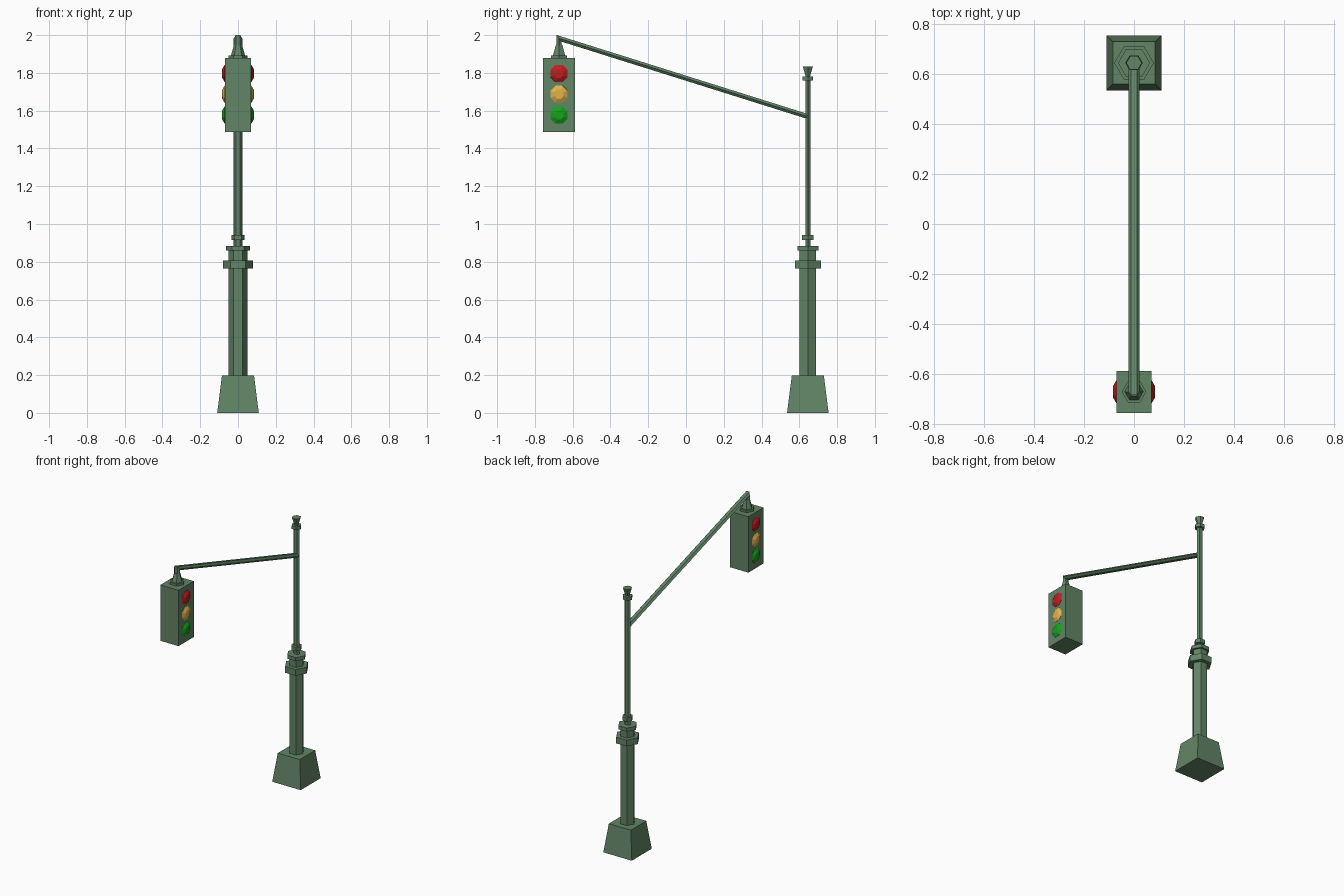
import bpy, bmesh, math
from mathutils import Vector, Matrix

if "Cube" in bpy.data.objects:
    bpy.data.objects.remove(bpy.data.objects["Cube"])


def material(name, rgb):
    m = bpy.data.materials.new(name)
    m.diffuse_color = (*rgb, 1)
    m.use_nodes = True
    m.node_tree.nodes["Principled BSDF"].inputs["Base Color"].default_value = m.diffuse_color
    return m


PAINT = material("grey_green_paint", (0.122, 0.232, 0.132))
RED = material("red_lens", (0.50, 0.014, 0.016))
AMBER = material("amber_lens", (0.76, 0.45, 0.075))
GREEN = material("green_lens", (0.008, 0.36, 0.012))

POST_Y, HEAD_Y = 0.645, -0.672
TUBE = (0.0225, 0.0148)      # half sizes of the flattened hexagonal tube


def loft(name, rings, mat):
    """Skin a list of equal-length point rings and cap both ends."""
    bm = bmesh.new()
    vs = [[bm.verts.new(p) for p in ring] for ring in rings]
    n = len(rings[0])
    for a, b in zip(vs, vs[1:]):
        for i in range(n):
            j = (i + 1) % n
            bm.faces.new((a[i], a[j], b[j], b[i]))
    bm.faces.new(vs[0][::-1])
    bm.faces.new(vs[-1])
    bmesh.ops.recalc_face_normals(bm, faces=bm.faces)
    me = bpy.data.meshes.new(name)
    bm.to_mesh(me)
    bm.free()
    me.materials.append(mat)
    ob = bpy.data.objects.new(name, me)
    bpy.context.collection.objects.link(ob)
    return ob


def polygon(n, rx, ry, turn=0.0):
    return [(rx * math.cos(2 * math.pi * (i + turn) / n),
             ry * math.sin(2 * math.pi * (i + turn) / n)) for i in range(n)]


def stack(name, y, profile, n=6, turn=0.0):
    """Vertical prism or cone; profile holds (rx, ry, z)."""
    return loft(name, [[(px, y + py, z) for px, py in polygon(n, rx, ry, turn)]
                       for rx, ry, z in profile], PAINT)


def collar(name, y, r, z0, z1):
    return stack(name, y, [(r, r, z0), (r, r, z1)])


# Tapered square base
d = math.sqrt(2)
stack("base", POST_Y, [(0.11 * d, 0.11 * d, 0), (0.085 * d, 0.085 * d, 0.197)], 4, 0.5)

# Hexagonal column and its collars
collar("column", POST_Y, 0.05, 0.19, 0.865)
collar("column_collar", POST_Y, 0.079, 0.764, 0.808)
collar("column_cap", POST_Y, 0.064, 0.859, 0.884)
collar("pole_collar", POST_Y, 0.035, 0.914, 0.941)

# Slim pole with collar and flared finial
stack("pole", POST_Y, [(*TUBE, 0.87), (*TUBE, 1.77)])
collar("finial_collar", POST_Y, 0.033, 1.759, 1.782)
stack("finial", POST_Y, [(0.014, 0.014, 1.782), (0.031, 0.031, 1.835)])

# Sloping arm with a mitred elbow down to the lamp head
path = [Vector((0, POST_Y, 1.569)), Vector((0, HEAD_Y, 1.983)), Vector((0, HEAD_Y, 1.93))]
dirs = [(b - a).normalized() for a, b in zip(path, path[1:])]
X = Vector((1, 0, 0))
rings = []
for i, p in enumerate(path):
    d0, d1 = dirs[max(i - 1, 0)], dirs[min(i, 1)]
    s0, s1 = X.cross(d0), X.cross(d1)
    side = (s0 + s1).normalized()
    side /= side.dot(s0)
    rings.append([p + X * u + side * v for u, v in polygon(6, *TUBE)])
loft("arm", rings, PAINT)

# Hanger fitting
stack("hanger_cone", HEAD_Y, [(0.038, 0.038, 1.89), (0.021, 0.019, 1.95)])
collar("hanger_plate", HEAD_Y, 0.049, 1.875, 1.893)

# Lamp housing
hx, hy = 0.07 * d, 0.084 * d
stack("lamp_housing", HEAD_Y, [(hx, hy, 1.488), (hx, hy, 1.878)], 4, 0.5)

# Faceted lenses on both sides
for label, z, mat in (("red", 1.797, RED), ("amber", 1.687, AMBER), ("green", 1.577, GREEN)):
    for side, s in (("right", 1), ("left", -1)):
        loft(f"{label}_lens_{side}",
             [[(s * x, HEAD_Y + u, z + v) for u, v in polygon(8, r, r, 0.5)]
              for r, x in ((0.051, 0.066), (0.049, 0.071), (0.026, 0.0835))], mat)
